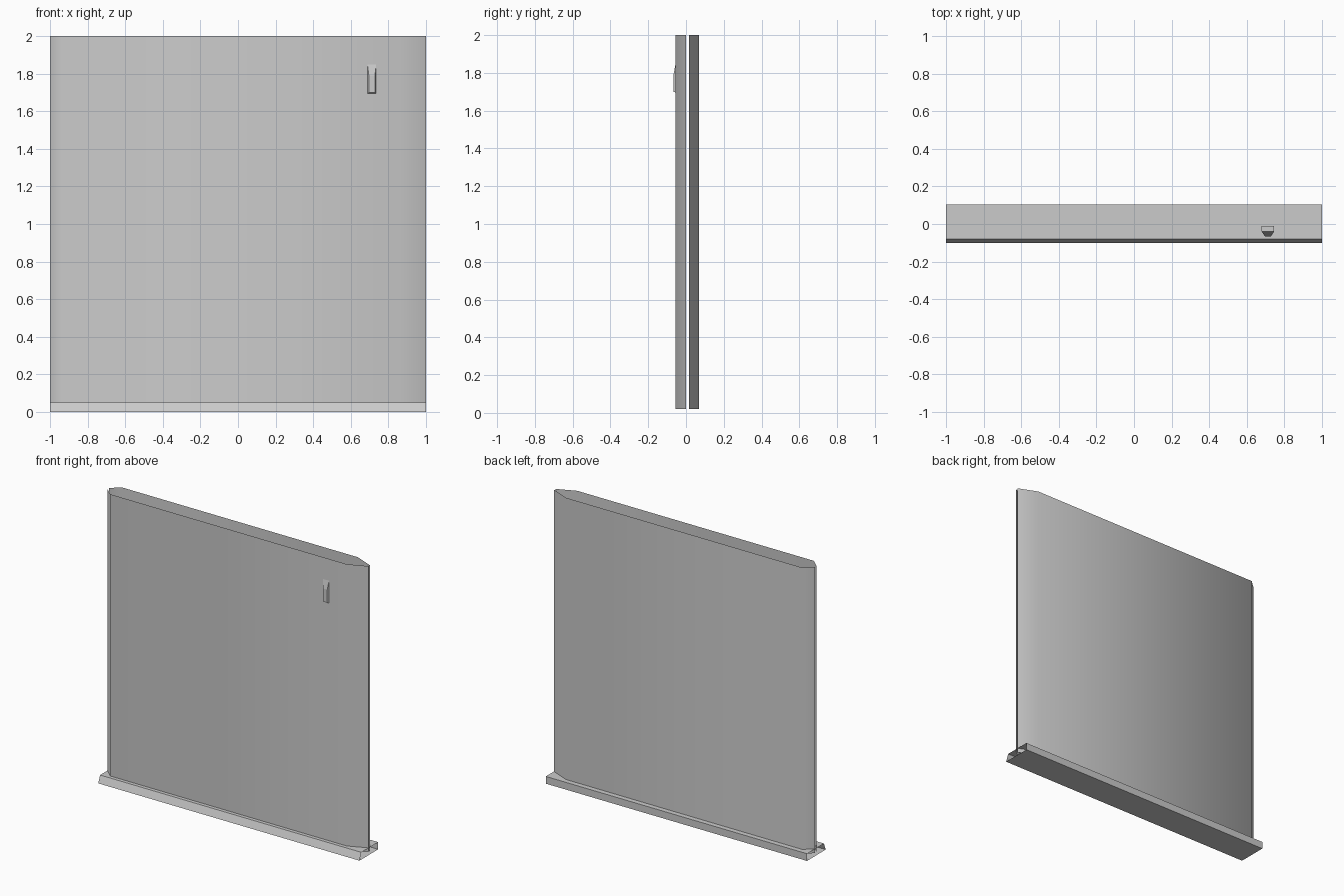
import bpy
import bmesh

cube = bpy.data.objects.get("Cube")
if cube:
    bpy.data.objects.remove(cube, do_unlink=True)

GREY = (0.6, 0.6, 0.6, 1.0)
grey = bpy.data.materials.new("light_grey")
grey.use_nodes = True
grey.diffuse_color = GREY
grey.node_tree.nodes["Principled BSDF"].inputs["Base Color"].default_value = GREY


def skin(name, rings, closed=False, caps=False, smooth=False):
    """Join consecutive rings of points with quads."""
    bm = bmesh.new()
    rows = [[bm.verts.new(p) for p in ring] for ring in rings]
    count = len(rows[0])
    for a, b in zip(rows, rows[1:]):
        for i in range(count if closed else count - 1):
            j = (i + 1) % count
            bm.faces.new((a[i], a[j], b[j], b[i]))
    if caps:
        bm.faces.new(rows[0][::-1])
        bm.faces.new(rows[-1])
    for f in bm.faces:
        f.smooth = smooth
    mesh = bpy.data.meshes.new(name)
    bm.to_mesh(mesh)
    bm.free()
    mesh.materials.append(grey)
    obj = bpy.data.objects.new(name, mesh)
    bpy.context.collection.objects.link(obj)
    return obj


# Open-topped panel: two thin sheets with tapered edges and a slit between them
def sheet(name, edge_y, face_y):
    profile = [(-1, edge_y), (-0.94, face_y), (0.87, face_y), (1, edge_y)]
    if face_y > edge_y:
        profile.reverse()  # keeps the outside facing outward
    rings = [[(x, y, z) for x, y in profile] for z in (0.02, 2)]
    skin(name, rings, smooth=True)


sheet("front_sheet", 0.0, -0.055)
sheet("back_sheet", 0.015, 0.07)

# Base channel: sloped front, upright back, open at both ends
section = [(-0.1, 0), (-0.08, 0.05), (0.105, 0.05), (0.105, 0)]
skin("base_channel", [[(x, y, z) for y, z in section] for x in (1, -1)], closed=True)


# Wedge-shaped catch poking through the front sheet
def rectangle(y, half_width, bottom, top):
    x = 0.713
    return [(x - half_width, y, bottom), (x + half_width, y, bottom),
            (x + half_width, y, top), (x - half_width, y, top)]


skin("catch", [rectangle(-0.01, 0.033, 1.69, 1.93),
               rectangle(-0.04, 0.033, 1.69, 1.93),
               rectangle(-0.066, 0.016, 1.70, 1.79)], closed=True, caps=True)
